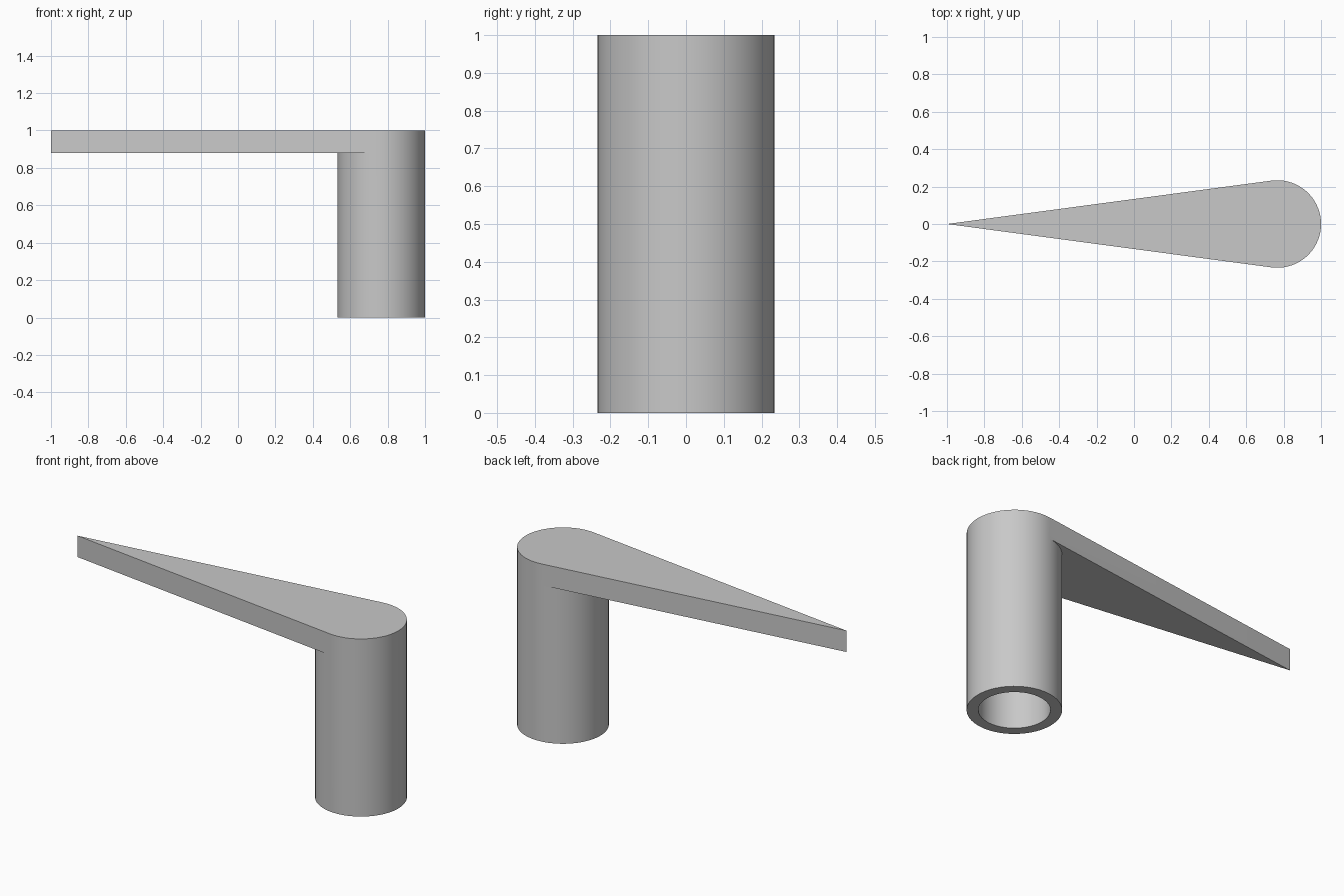
import bpy
import bmesh
import math

cube = bpy.data.objects.get("Cube")
if cube:
    bpy.data.objects.remove(cube, do_unlink=True)

# Main dimensions
RADIUS, BORE = 0.234, 0.177
CENTRE = 1 - RADIUS
TIP = -1.0
UNDER, TOP = 0.88, 1.0
SEG_FRONT, SEG_BACK = 36, 30

# Angle at which the arm's straight sides touch the round post
tangent = math.acos(-RADIUS / (CENTRE - TIP))

# Angles round the post: the free arc first, then the arc under the arm
angles = [-tangent + 2 * tangent * i / SEG_FRONT for i in range(SEG_FRONT)]
angles += [tangent + 2 * (math.pi - tangent) * i / SEG_BACK for i in range(SEG_BACK)]
count = len(angles)

bm = bmesh.new()


def ring(radius, z, chosen=angles):
    return [bm.verts.new((CENTRE + radius * math.cos(a), radius * math.sin(a), z))
            for a in chosen]


# Outer rings
base = ring(RADIUS, 0)
crown = ring(RADIUS, TOP, angles[:SEG_FRONT + 1])
under = ring(RADIUS, UNDER, angles[SEG_FRONT:] + angles[:1])
tip_low = bm.verts.new((TIP, 0, UNDER))
tip_high = bm.verts.new((TIP, 0, TOP))

# Free side of the post, full height, joined to the arm at both ends
for i in range(SEG_FRONT):
    face = [base[i], base[i + 1]]
    if i == SEG_FRONT - 1:
        face.append(under[0])
    face += [crown[i + 1], crown[i]]
    if i == 0:
        face.append(under[-1])
    bm.faces.new(face)

# Side of the post below the arm
for i in range(SEG_BACK):
    a, b = SEG_FRONT + i, (SEG_FRONT + i + 1) % count
    bm.faces.new((base[a], base[b], under[i + 1], under[i]))

# Tapered arm: top, underside and two straight walls
bm.faces.new(crown + [tip_high])
bm.faces.new(under + [tip_low])
bm.faces.new((crown[-1], under[0], tip_low, tip_high))
bm.faces.new((under[-1], crown[0], tip_high, tip_low))

# Bottom rim, bore wall and bore end
bore_low = ring(BORE, 0)
bore_high = ring(BORE, UNDER)
for i in range(count):
    j = (i + 1) % count
    bm.faces.new((base[j], base[i], bore_low[i], bore_low[j]))
    bm.faces.new((bore_low[j], bore_low[i], bore_high[i], bore_high[j]))
bm.faces.new(bore_high)

bmesh.ops.recalc_face_normals(bm, faces=bm.faces[:])
mesh = bpy.data.meshes.new("pointer_handle")
bm.to_mesh(mesh)
bm.free()

# Plain grey material
grey = bpy.data.materials.new("light grey")
grey.use_nodes = True
colour = (0.58, 0.58, 0.58, 1)
grey.diffuse_color = colour
grey.node_tree.nodes["Principled BSDF"].inputs["Base Color"].default_value = colour
mesh.materials.append(grey)

handle = bpy.data.objects.new("pointer_handle", mesh)
bpy.context.collection.objects.link(handle)
bpy.ops.object.select_all(action="DESELECT")
handle.select_set(True)
bpy.context.view_layer.objects.active = handle
bpy.ops.object.shade_smooth_by_angle(angle=math.radians(30))
